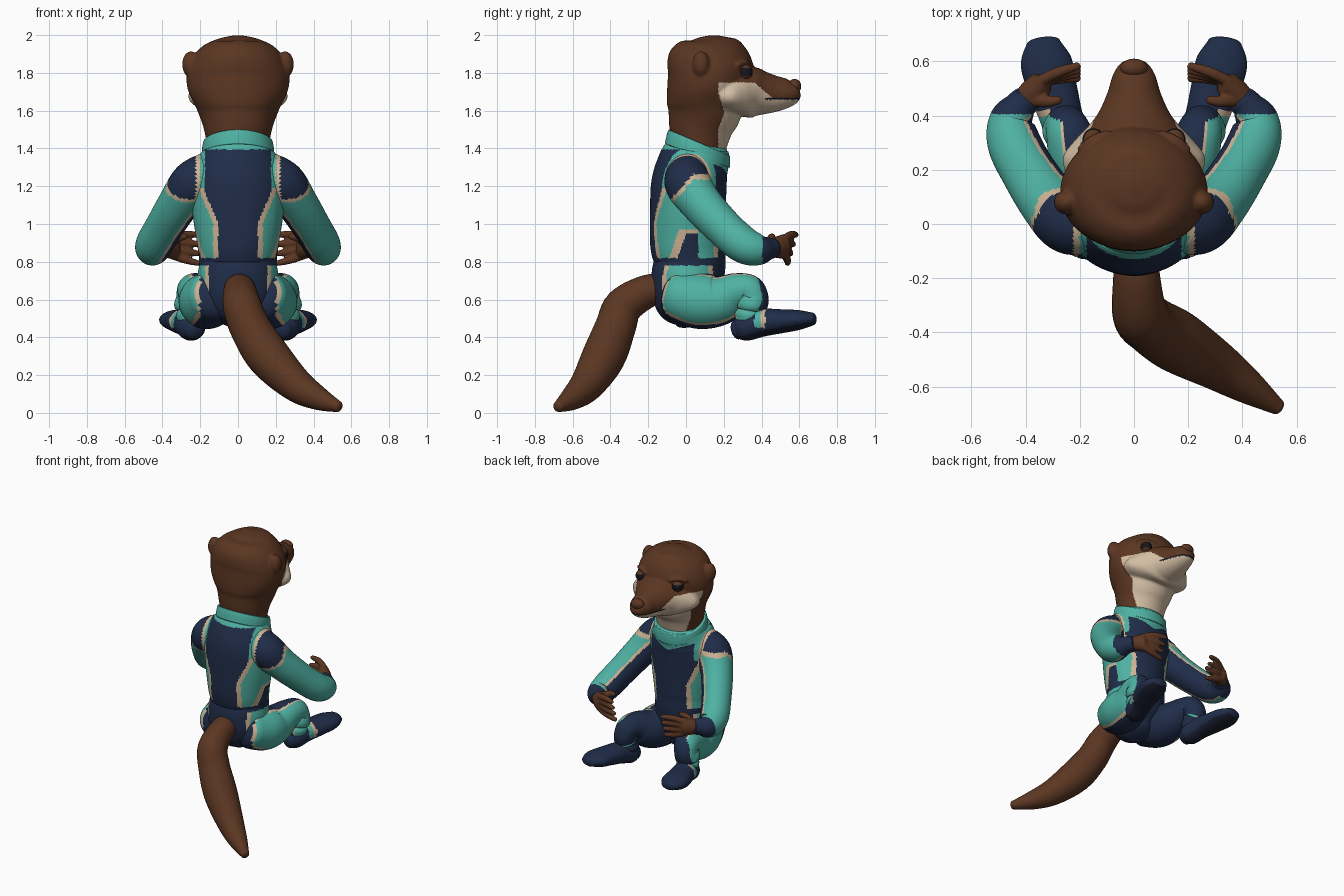
import bpy, bmesh, math
from mathutils import Vector, Matrix

cube = bpy.data.objects.get("Cube")
if cube:
    bpy.data.objects.remove(cube, do_unlink=True)


def material(name, colour):
    m = bpy.data.materials.new(name)
    m.use_nodes = True
    m.diffuse_color = (*colour, 1)
    bsdf = next(n for n in m.node_tree.nodes if n.type == 'BSDF_PRINCIPLED')
    bsdf.inputs["Base Color"].default_value = (*colour, 1)
    bsdf.inputs["Roughness"].default_value = 0.8
    return m


BROWN, CREAM, TAN, NAVY, TEAL, DARK, SOLE = range(7)
MATS = [material("brown_fur", (.105, .037, .016)), material("cream_fur", (.65, .51, .37)),
        material("tan_trim", (.62, .46, .3)), material("navy_cloth", (.014, .026, .066)),
        material("teal_cloth", (.078, .44, .365)), material("eye_black", (.008, .008, .012)),
        material("sole_navy", (.011, .013, .03))]
X, Y, Z = (Vector(a) for a in ((1, 0, 0), (0, 1, 0), (0, 0, 1)))


def spline(a, b, c, d, t):
    return [(2*q + (r - p)*t + (2*p - 5*q + 4*r - s)*t*t + (3*q - p - 3*r + s)*t**3) / 2
            for p, q, r, s in zip(a, b, c, d)]


def tube(bm, stations, ref=Z, sides=32, steps=6, dome=.6, s=1):
    """Closed loft through (x, y, z, radius a, radius b) with domed ends."""
    pts = [(p[0]*s, *p[1:4], p[-1]) for p in stations]
    ext = [pts[0]] + pts + [pts[-1]]
    path = [spline(*ext[i:i + 4], k / steps) for i in range(len(pts) - 1) for k in range(steps)]
    path.append(pts[-1])
    pos = [Vector(p[:3]) for p in path]
    rings = []
    for i, p in enumerate(path):
        tan = (pos[min(i + 1, len(pos) - 1)] - pos[max(i - 1, 0)]).normalized()
        rings.append((pos[i], tan, p[3], p[4]))

    def cap(ring, way):
        c, t, a, b = ring
        angles = [math.radians(k) for k in (15, 30, 45, 60, 74, 86)]
        return [(c + t*way*dome*min(a, b)*math.sin(q), t, a*math.cos(q), b*math.cos(q)) for q in angles]
    rings = cap(rings[0], -1)[::-1] + rings + cap(rings[-1], 1)
    loops = []
    for c, t, a, b in rings:
        u = t.cross(ref).normalized()
        v = u.cross(t)
        loops.append([bm.verts.new(c + u*a*math.cos(k) + v*b*math.sin(k))
                      for k in (2*math.pi*j / sides for j in range(sides))])
    for r0, r1 in zip(loops, loops[1:]):
        for j in range(sides):
            k = (j + 1) % sides
            bm.faces.new((r0[j], r0[k], r1[k], r1[j]))
    bm.faces.new(loops[0])
    bm.faces.new(loops[-1])


def ball(bm, centre, radii):
    bmesh.ops.create_uvsphere(bm, u_segments=32, v_segments=24, radius=1,
                              matrix=Matrix.Translation(centre) @ Matrix.Diagonal((*radii, 1)))


def finish(name, bm, rule, voxel=0):
    """Turn the bmesh into an object, optionally fuse its pieces, then colour faces by rule."""
    bmesh.ops.recalc_face_normals(bm, faces=bm.faces)
    mesh = bpy.data.meshes.new(name)
    bm.to_mesh(mesh)
    bm.free()
    ob = bpy.data.objects.new(name, mesh)
    bpy.context.scene.collection.objects.link(ob)
    if voxel:
        rm = ob.modifiers.new("fuse", 'REMESH')
        rm.mode, rm.voxel_size = 'VOXEL', voxel
        sm = ob.modifiers.new("soften", 'SMOOTH')
        sm.iterations = 8
        dg = bpy.context.evaluated_depsgraph_get()
        fused = bpy.data.meshes.new_from_object(ob.evaluated_get(dg))
        ob.modifiers.clear()
        ob.data = mesh = fused
    mesh.materials.clear()
    for m in MATS:
        mesh.materials.append(m)
    for f in mesh.polygons:
        f.use_smooth = True
        s = 1 if f.center.x >= 0 else -1
        n = Vector((f.normal.x*s, f.normal.y, f.normal.z))
        f.material_index = rule(abs(f.center.x), f.center.y, f.center.z, n) if callable(rule) else rule


def banded(value, edge, width, low, high):
    return low if value < edge else TAN if value < edge + width else high


def clamp(v):
    return max(0, min(1, v))


# Colour rules
def head_rule(x, y, z, n):
    if y > .42 and abs(z - 1.662) < .005:
        return DARK
    top = 1.75 - .085*clamp((y - .36) / .1)
    back = .17 + .03*clamp((1.7 - z) / .1) - .03*clamp((1.58 - z) / .08)
    return CREAM if z < top and y > back else BROWN


def eye_rule(x, y, z, n):
    return DARK if -.55 < n.z < .5 else BROWN


def torso_rule(x, y, z, n):
    if z > 1.395 or (y > .1 and z > 1.25 + .4*x):
        return TEAL
    if z < .78:
        return banded(x, .155, .02, NAVY, TEAL)
    if z < .82:
        return NAVY
    if z > 1.19:
        return NAVY if x < .175 else banded(x, .2, .024, TEAL, NAVY)
    slant = -.09 + .35*(z - .82)
    if z < .97 and slant < y < .065:
        return NAVY if z < .955 and y > slant + .045 else TAN
    edge = .105 + .07*clamp((z - 1) / .17) + (.02 if y > 0 else 0)
    return banded(x, edge, .027, NAVY, TEAL)


def arm_rule(x, y, z, n):
    if y > .405:
        return NAVY
    low = 1.235 + 1.1*min(y - .04, 0)
    if z > low:
        return banded(x, .2, .024, TEAL, NAVY) if z > low + .03 else TAN
    return banded(n.dot(Vector((.9, -.25, .27))), -.55, .15, NAVY, TEAL)


def leg_rule(x, y, z, n):
    if y > .36 and n.y > .55:
        return NAVY
    return banded(n.x + .25*min(n.z, 0), .27, .14, NAVY, TEAL)


def boot_rule(x, y, z, n):
    if n.z < -.65:
        return SOLE
    if n.x > .3 and z > .45 and abs(y - .39) < .03:
        return TAN if y > .395 else TEAL
    return NAVY


# Head: skull, neck, muzzle, ears and brows fused together
bm = bmesh.new()
tube(bm, [(0, .07, 1.36, .155, .13), (0, .078, 1.5, .18, .168), (0, .097, 1.6, .215, .197),
          (0, .102, 1.7, .262, .203), (0, .12, 1.78, .272, .222), (0, .133, 1.86, .25, .228),
          (0, .143, 1.92, .21, .2), (0, .148, 1.96, .155, .155), (0, .148, 1.985, .09, .09),
          (0, .148, 1.996, .035, .035)], Y, 64, dome=.1)
tube(bm, [(0, .19, 1.67, .255, .09), (0, .25, 1.68, .262, .11), (0, .31, 1.693, .217, .133),
          (0, .36, 1.698, .17, .132), (0, .41, 1.693, .132, .115), (0, .48, 1.69, .1, .095),
          (0, .55, 1.697, .078, .073), (0, .585, 1.71, .055, .048)], Z, 48, dome=.3)
for s in (1, -1):
    ball(bm, (s*.25, .08, 1.845), (.046, .045, .07))
    tube(bm, [(s*.2, .275, 1.842, .014), (s*.152, .31, 1.856, .018), (s*.1, .335, 1.843, .014)], Y, 12)
finish("head", bm, head_rule, .008)

bm = bmesh.new()
ball(bm, (0, .575, 1.73), (.05, .035, .038))
finish("nose", bm, BROWN)

# Collar: a short band tilted down towards the throat
bm = bmesh.new()
tube(bm, [(0, .06, 1.36, .192, .173), (0, .065, 1.4, .19, .17), (0, .07, 1.43, .184, .165)], Y, 64, dome=.02)
for v in bm.verts:
    v.co.z -= .25*(v.co.y - .07)
finish("collar", bm, TEAL)

# Torso and pelvis
bm = bmesh.new()
tube(bm, [(0, .04, .5, .1, .1), (0, .02, .56, .175, .165), (0, .01, .63, .215, .188), (0, .01, .72, .215, .193),
          (0, .02, .8, .205, .19), (0, .01, .9, .217, .2), (0, .01, 1.05, .24, .2),
          (0, .015, 1.2, .25, .2), (0, .035, 1.3, .235, .19), (0, .06, 1.37, .197, .176),
          (0, .065, 1.4, .175, .155)], Y, 160, 14, dome=.4)
finish("torso", bm, torso_rule)

# Tail
bm = bmesh.new()
tube(bm, [(.01, -.1, .65, .08), (.01, -.2, .645, .087), (.022, -.33, .565, .102), (.065, -.375, .45, .108),
          (.16, -.435, .3, .115), (.3, -.52, .155, .092), (.42, -.6, .08, .065), (.53, -.675, .033, .03)])
finish("tail", bm, BROWN)

for s, side in ((1, "left"), (-1, "right")):
    # Eye with lids
    bm = bmesh.new()
    ball(bm, (s*.15, .313, 1.805), (.04, .04, .04))
    finish(side + "_eye", bm, eye_rule)

    # Sleeve from shoulder to cuff
    bm = bmesh.new()
    tube(bm, [(.155, .01, 1.28, .105), (.235, .01, 1.215, .122), (.312, .08, 1.11, .11), (.39, .195, .985, .101),
              (.443, .3, .893, .098), (.45, .38, .865, .085), (.42, .435, .87, .06), (.4, .455, .872, .055)],
         Z, 96, 14, s=s)
    finish(side + "_arm", bm, arm_rule)

    # Hand: palm, four fanned fingers and a thumb
    bm = bmesh.new()
    tube(bm, [(.42, .435, .87, .042), (.385, .475, .875, .05, .055), (.345, .515, .88, .048, .066)], Z, 24, s=s)
    for i in range(4):
        tube(bm, [(.35, .525, .925 - .03*i, .022), (.28, .56 - .008*i, .945 - .045*i, .021),
                  (.205, .583 - .015*i, .942 - .05*i, .016)], Z, 12, s=s)
    tube(bm, [(.385, .46, .89, .028), (.32, .452, .925, .023), (.275, .458, .935, .017)], Z, 12, s=s)
    finish(side + "_hand", bm, BROWN, .007)

    # Bent leg with bunched cloth below the knee
    bm = bmesh.new()
    tube(bm, [(.13, -.045, .62, .132), (.16, .07, .593, .148), (.185, .18, .598, .134), (.22, .27, .64, .102),
              (.24, .335, .645, .085), (.25, .36, .6, .078), (.253, .345, .57, .085), (.25, .34, .545, .07),
              (.25, .335, .515, .078), (.25, .33, .47, .065)], X, 96, 12, s=s)
    finish(side + "_leg", bm, leg_rule)

    # Boot
    bm = bmesh.new()
    tube(bm, [(.235, .27, .44, .05, .052), (.245, .31, .452, .075, .072), (.27, .4, .477, .08, .074),
              (.3, .5, .485, .09, .064), (.325, .6, .492, .094, .052), (.335, .67, .497, .062, .034)],
         Z, 64, 10, s=s)
    finish(side + "_boot", bm, boot_rule)
